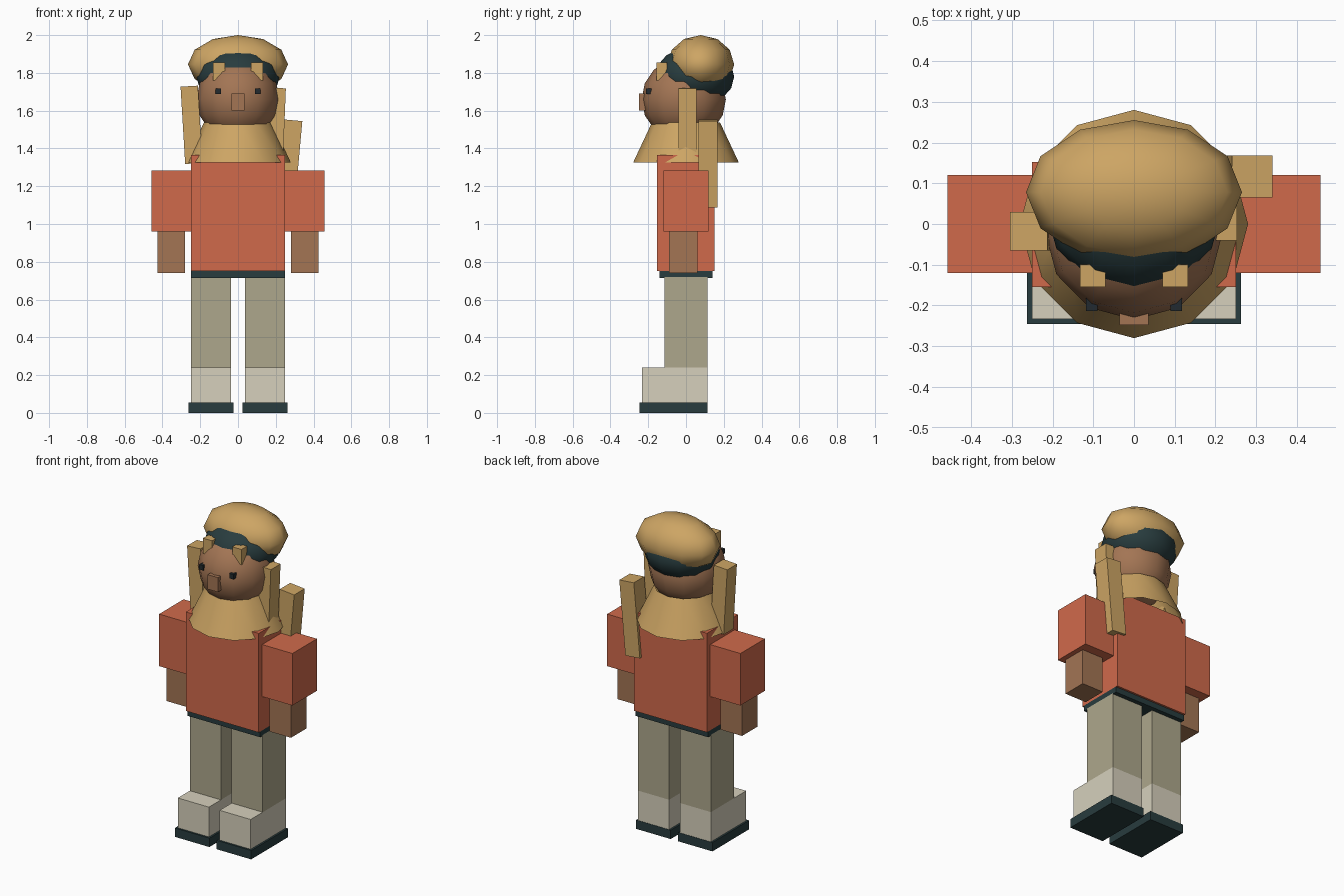
import bpy, math

if "Cube" in bpy.data.objects:
    bpy.data.objects.remove(bpy.data.objects["Cube"])


def material(name, rgb):
    lin = [((c / 255 + 0.055) / 1.055) ** 2.4 for c in rgb]
    m = bpy.data.materials.new(name)
    m.diffuse_color = (*lin, 1)
    m.use_nodes = True
    m.node_tree.nodes["Principled BSDF"].inputs["Base Color"].default_value = m.diffuse_color
    return m


SHIRT = material("coral", (208, 106, 75))
SKIN = material("brown", (163, 117, 84))
GOLD = material("gold", (205, 165, 100))
DARK = material("dark_slate", (40, 60, 62))
EYE = material("near_black", (34, 42, 46))
PANTS = material("khaki", (174, 167, 140))
SHOE = material("cream", (214, 208, 188))


def finish(name, mat):
    ob = bpy.context.object
    ob.name = name
    ob.data.materials.append(mat)
    return ob


def box(name, mat, x, y, z, tilt=0):
    """Box from (min, max) ranges, optionally leaning about y."""
    mid = [(a + b) / 2 for a, b in (x, y, z)]
    bpy.ops.mesh.primitive_cube_add(size=1, location=mid, rotation=(0, tilt, 0))
    ob = finish(name, mat)
    ob.scale = [b - a for a, b in (x, y, z)]
    return ob


def pair(name, mat, x, y, z):
    box("right_" + name, mat, x, y, z)
    box("left_" + name, mat, (-x[1], -x[0]), y, z)


def ball(name, mat, centre, radii, segments=12, rings=6):
    bpy.ops.mesh.primitive_uv_sphere_add(segments=segments, ring_count=rings,
                                         radius=1, location=centre)
    ob = finish(name, mat)
    ob.scale = radii
    bpy.ops.object.shade_smooth()
    return ob


# Legs and shoes
pair("sole", DARK, (0.025, 0.262), (-0.245, 0.115), (0, 0.055))
pair("shoe", SHOE, (0.037, 0.25), (-0.233, 0.113), (0.055, 0.24))
pair("leg", PANTS, (0.037, 0.25), (-0.115, 0.113), (0.24, 0.72))

# Torso and arms
box("belt", DARK, (-0.25, 0.25), (-0.14, 0.14), (0.715, 0.751))
box("torso", SHIRT, (-0.25, 0.25), (-0.154, 0.152), (0.75, 1.365))
pair("sleeve", SHIRT, (0.248, 0.458), (-0.12, 0.12), (0.96, 1.283))
pair("hand", SKIN, (0.28, 0.427), (-0.09, 0.06), (0.74, 0.96))

# Flared shoulder hair, open at both ends
bpy.ops.mesh.primitive_cone_add(vertices=12, radius1=0.28, radius2=0.18, depth=0.213,
                                end_fill_type='NOTHING', location=(0, 0, 1.4315))
finish("shoulder_hair", GOLD)
bpy.ops.object.shade_smooth_by_angle(angle=math.radians(40))

# Head and layered hair
ball("head", SKIN, (0, -0.012, 1.66), (0.22, 0.223, 0.222), rings=8)
ball("dark_hair", DARK, (0, 0.045, 1.78), (0.22, 0.21, 0.16), rings=8)
ball("top_hair", GOLD, (0, 0.078, 1.845), (0.265, 0.177, 0.155))

# Face
box("nose", SKIN, (-0.035, 0.035), (-0.248, -0.2), (1.6, 1.69))
pair("eye", EYE, (0.09, 0.118), (-0.213, -0.17), (1.687, 1.718))
pair("brow_tuft", GOLD, (0.07, 0.132), (-0.155, -0.1), (1.76, 1.855))

# Hanging hair strands
box("left_strand", GOLD, (-0.292, -0.2), (-0.065, 0.03), (1.32, 1.73), -0.06)
box("right_strand", GOLD, (0.155, 0.245), (-0.04, 0.055), (1.3, 1.72), 0.04)
box("back_strand", GOLD, (0.22, 0.32), (0.065, 0.168), (1.09, 1.55), 0.09)
